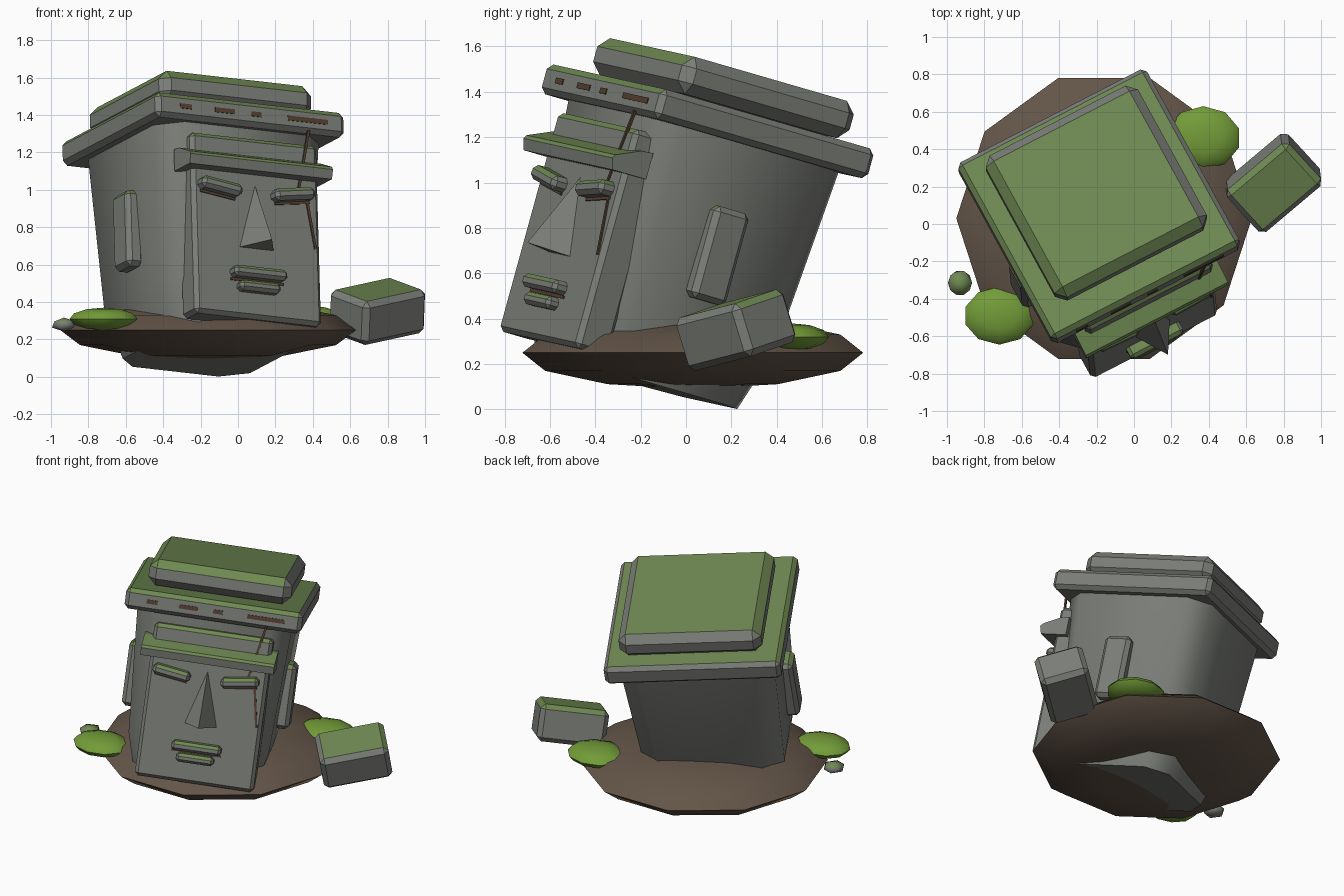
import bpy, bmesh, math
from mathutils import Vector, Matrix

if "Cube" in bpy.data.objects:
    bpy.data.objects.remove(bpy.data.objects["Cube"])


def mat(name, col):
    m = bpy.data.materials.new(name)
    m.diffuse_color = (*col, 1)
    m.use_nodes = True
    m.node_tree.nodes["Principled BSDF"].inputs["Base Color"].default_value = m.diffuse_color
    return m


STONE = mat("grey stone", (0.20, 0.21, 0.19))
MOSS = mat("moss green", (0.16, 0.25, 0.085))
BUSH = mat("leaf green", (0.17, 0.33, 0.04))
DIRT = mat("brown dirt", (0.125, 0.09, 0.065))
CRACK = mat("dark brown crack", (0.09, 0.05, 0.03))


def frame(origin, x, z):
    """Matrix from an origin, an x axis and an up axis."""
    z = Vector(z).normalized()
    x = Vector(x)
    x = (x - z * x.dot(z)).normalized()
    m = Matrix((x, z.cross(x), z)).transposed().to_4x4()
    m.translation = origin
    return m


# Tilted frame shared by all parts of the head
HEAD = frame((-0.187, 0.095, 1.27), (0.883, 0.455, -0.1), (-0.027, 0.264, 0.962))


def finish(name, bm, matrix, material=STONE, smooth=None):
    """Create the object; upward stone faces are covered with moss."""
    bmesh.ops.recalc_face_normals(bm, faces=bm.faces)
    bm.transform(matrix)
    bm.normal_update()
    me = bpy.data.meshes.new(name)
    me.materials.append(material)
    if material is STONE:
        me.materials.append(MOSS)
        for f in bm.faces:
            f.material_index = int(f.normal.z > 0.7)
    bm.to_mesh(me)
    bm.free()
    ob = bpy.data.objects.new(name, me)
    bpy.context.collection.objects.link(ob)
    if smooth:
        bpy.ops.object.select_all(action='DESELECT')
        ob.select_set(True)
        bpy.context.view_layer.objects.active = ob
        bpy.ops.object.shade_smooth_by_angle(angle=math.radians(smooth))
    return ob


def box(name, c, half, bevel=0.0, matrix=HEAD, material=STONE, turn=0.0):
    """Bevelled box; turn rotates it about its local y axis."""
    bm = bmesh.new()
    bmesh.ops.create_cube(bm, size=2)
    bm.transform(Matrix.Diagonal((*half, 1)))
    if bevel:
        bmesh.ops.bevel(bm, geom=bm.edges[:], offset=bevel, segments=1,
                        affect='EDGES', profile=0.5)
    bm.transform(Matrix.Translation(c) @ Matrix.Rotation(turn, 4, 'Y'))
    return finish(name, bm, matrix, material)


def solid(name, points, matrix=HEAD):
    """Convex solid from a few corner points."""
    bm = bmesh.new()
    bmesh.ops.convex_hull(bm, input=[bm.verts.new(p) for p in points])
    bmesh.ops.dissolve_limit(bm, angle_limit=0.01, verts=bm.verts, edges=bm.edges)
    return finish(name, bm, matrix)


def blob(name, c, radii, seg, rings, material, turn=0.0):
    bm = bmesh.new()
    bmesh.ops.create_uvsphere(bm, u_segments=seg, v_segments=rings, radius=1)
    m = Matrix.Translation(c) @ Matrix.Diagonal((*radii, 1)) @ Matrix.Rotation(turn, 4, 'Z')
    return finish(name, bm, m, material, smooth=60)


def crack(name, a, b, r=0.007):
    """Thin strip between two points on the face."""
    a, b = Vector(a), Vector(b)
    d = b - a
    box(name, (a + b) / 2, (d.length / 2, 0.006, r), 0, HEAD, CRACK,
        math.atan2(-d.z, d.x))


# Ground mound and bushes
blob("dirt_mound", (-0.16, 0.03, 0.25), (0.79, 0.79, 0.16), 10, 6, DIRT, math.pi / 2)
blob("bush_left", (-0.72, -0.49, 0.31), (0.19, 0.155, 0.06), 10, 6, BUSH)
blob("bush_right", (0.37, 0.46, 0.32), (0.20, 0.17, 0.06), 10, 6, BUSH)

# Head body: chamfered square sections, narrowing downwards
bm = bmesh.new()
rings = []
for w, a in ((0.0, 0.503), (-0.9, 0.453), (-1.19, 0.385)):
    b = a - 0.125
    rings.append([bm.verts.new((x, y, w)) for x, y in (
        (a, -b), (a, b), (b, a), (-b, a), (-a, b), (-a, -b), (-b, -a), (b, -a))])
for lo, hi in zip(rings, rings[1:]):
    for i in range(8):
        j = (i + 1) % 8
        bm.faces.new((lo[i], lo[j], hi[j], hi[i]))
bm.faces.new(rings[0])
bm.faces.new(rings[-1])
finish("head_body", bm, HEAD, smooth=50)

# Flat hat slabs
box("lower_slab", (0, 0, 0), (0.57, 0.555, 0.068), 0.026)
box("upper_slab", (0.005, 0.03, 0.16), (0.46, 0.445, 0.085), 0.05)

# Face plate and sloping brow
box("face_plate", (0.02, -0.46, -0.632), (0.383, 0.085, 0.5), 0.022)
solid("brow", [(s * 0.43 + 0.01, v, w) for s in (-1, 1) for v, w in (
    (-0.45, -0.215), (-0.51, -0.22), (-0.63, -0.268), (-0.64, -0.285),
    (-0.625, -0.335), (-0.45, -0.335))])

# Nose
solid("nose", [(0.015, -0.54, -0.385), (-0.09, -0.54, -0.745),
               (0.12, -0.54, -0.745), (0.018, -0.715, -0.735)])

# Eyes and ears
for side, s in (("left", -1), ("right", 1)):
    box(side + "_eyelid", (s * 0.22 + 0.01, -0.565, -0.43), (0.122, 0.05, 0.033),
        0.02, turn=-s * 0.14)
    crack(side + "_eye_slit", (s * 0.12 + 0.01, -0.546, -0.483),
          (s * 0.33 + 0.01, -0.546, -0.455))
    box(side + "_ear", (s * 0.49, -0.035, -0.57), (0.05, 0.09, 0.21), 0.025)

# Mouth
box("upper_lip", (0.01, -0.565, -0.89), (0.16, 0.045, 0.03), 0.018)
box("lower_lip", (0.01, -0.56, -0.965), (0.122, 0.04, 0.028), 0.018)
crack("mouth_slit", (-0.15, -0.546, -0.927), (0.17, -0.546, -0.927))

# Weathered band on the hat and cracks over the face
for i, (a, b) in enumerate(((-0.43, -0.36), (-0.22, -0.1), (0.0, 0.06), (0.22, 0.46))):
    crack("hat_band_%d" % i, (a, -0.553, 0.0), (b, -0.553, 0.0), 0.013)
crack("crack_upper", (0.348, -0.546, -0.055), (0.275, -0.546, -0.4))
crack("crack_lower", (0.324, -0.546, -0.44), (0.37, -0.546, -0.71))

# Fallen block and pebble
ROCK = frame((0.745, 0.22, 0.35), (0.757, 0.638, 0.165), (0.037, -0.291, 0.956))
box("fallen_block", (0, 0, 0), (0.222, 0.158, 0.122), 0.03, ROCK)
bm = bmesh.new()
bmesh.ops.create_icosphere(bm, subdivisions=1, radius=1)
finish("pebble", bm, Matrix.Translation((-0.93, -0.315, 0.28)) @
       Matrix.Diagonal((0.072, 0.075, 0.037, 1)), smooth=60)
